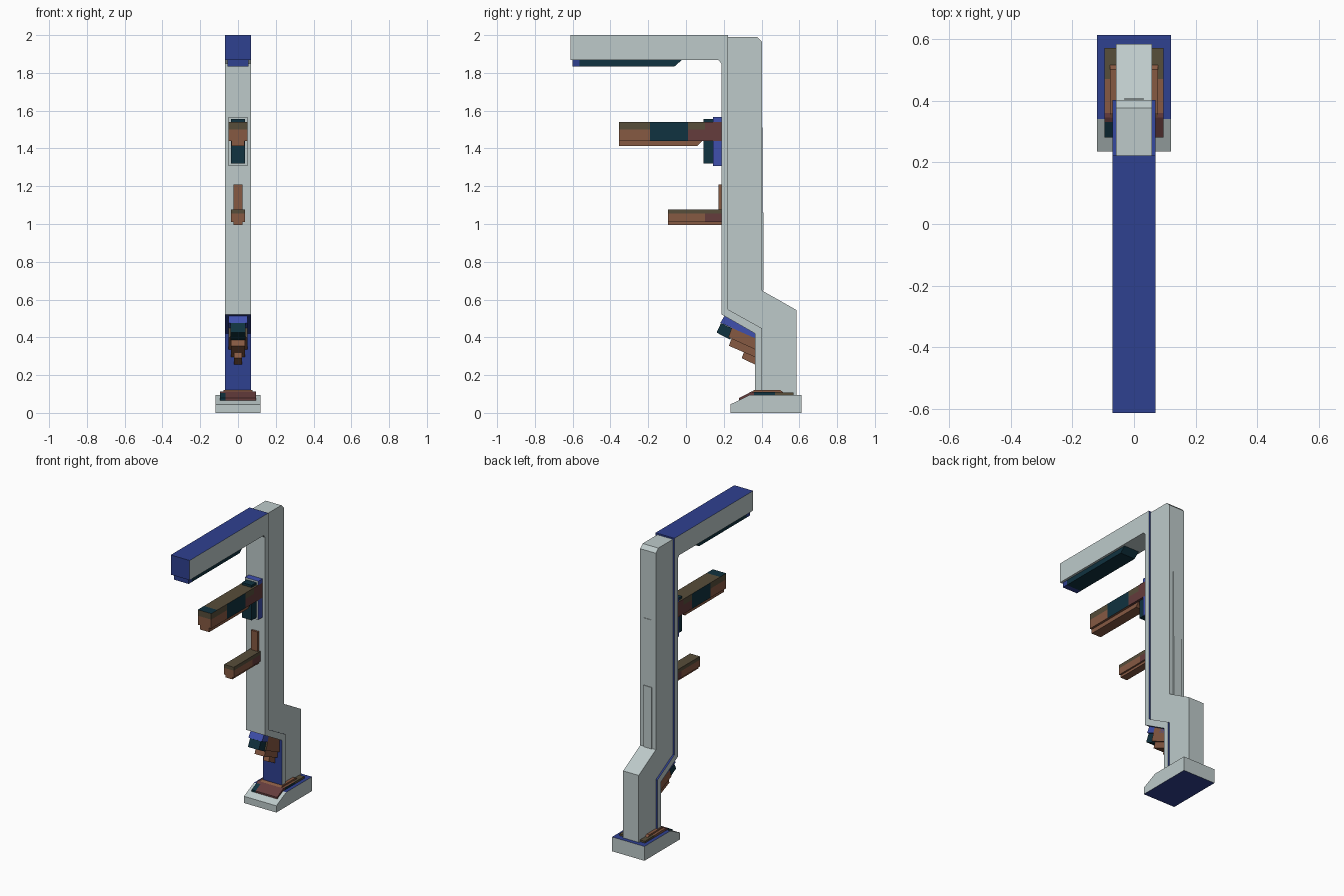
import bpy, bmesh
from mathutils import Vector

if "Cube" in bpy.data.objects:
    bpy.data.objects.remove(bpy.data.objects["Cube"])

# ---- colours ----
COLOURS = {
    "pale_grey": (0.51, 0.59, 0.59), "deep_blue": (0.028, 0.052, 0.28),
    "bright_blue": (0.05, 0.08, 0.42), "dark_teal": (0.005, 0.032, 0.05),
    "brown": (0.24, 0.1, 0.055), "olive": (0.095, 0.075, 0.042),
    "maroon": (0.13, 0.045, 0.045),
}
MATS = {}
for n, c in COLOURS.items():
    m = bpy.data.materials.new(n)
    m.diffuse_color = (*c, 1)
    m.use_nodes = True
    m.node_tree.nodes["Principled BSDF"].inputs["Base Color"].default_value = m.diffuse_color
    MATS[n] = m


def extrude(name, profile, half, rule, cuts=()):
    """Extrude a side (y, z) profile to x = +-half, cut along axis planes, colour by rule."""
    bm = bmesh.new()
    a = [bm.verts.new((-half, y, z)) for y, z in profile]
    b = [bm.verts.new((half, y, z)) for y, z in profile]
    bm.faces.new(a)
    bm.faces.new(b[::-1])
    k = len(profile)
    for i in range(k):
        j = (i + 1) % k
        bm.faces.new((a[i], b[i], b[j], a[j]))
    for axis, v in cuts:
        no = Vector((0, 0, 0))
        no["xyz".index(axis)] = 1
        bmesh.ops.bisect_plane(bm, geom=bm.verts[:] + bm.edges[:] + bm.faces[:],
                               plane_co=no * v, plane_no=no)
    bmesh.ops.recalc_face_normals(bm, faces=bm.faces[:])
    bm.normal_update()
    names = []
    for f in bm.faces:
        c = rule if isinstance(rule, str) else rule(f.calc_center_median(), f.normal)
        if c not in names:
            names.append(c)
        f.material_index = names.index(c)
    me = bpy.data.meshes.new(name)
    bm.to_mesh(me)
    bm.free()
    for c in names:
        me.materials.append(MATS[c])
    ob = bpy.data.objects.new(name, me)
    bpy.context.collection.objects.link(ob)
    return ob


def box(name, y0, y1, z0, z1, half, rule, cuts=()):
    return extrude(name, [(y0, z0), (y1, z0), (y1, z1), (y0, z1)], half, rule, cuts)


# ---- base foot ----
extrude("base", [(0.235, 0), (0.612, 0), (0.612, 0.096), (0.34, 0.096), (0.235, 0.045)], 0.12,
        lambda c, n: "deep_blue" if abs(n.z) > 0.98 else "pale_grey")


# ---- coloured collar plate on the base ----
def collar_rule(c, n):
    if c.y > 0.47:
        return "olive"
    if c.y > 0.36:
        return "dark_teal" if n.x > 0.9 else "brown"
    return "dark_teal" if c.x < -0.065 and c.y < 0.33 else "maroon"


extrude("base_collar", [(0.28, 0.066), (0.34, 0.09), (0.57, 0.09), (0.57, 0.108),
                        (0.345, 0.112), (0.28, 0.078)], 0.095, collar_rule,
        [("y", 0.33), ("y", 0.36), ("y", 0.47), ("x", -0.065)])
extrude("collar_step", [(0.335, 0.105), (0.52, 0.105), (0.50, 0.12), (0.36, 0.12)], 0.078, "brown")


# ---- front frame: top arm, post, bend and lower leg ----
def frame_rule(c, n):
    if abs(n.x) > 0.9:
        return "pale_grey"
    if n.y < -0.5 and 0.55 < c.z < 1.87 and c.y > 0:
        return "pale_grey"
    if n.z < -0.5 and c.z > 1.8:
        return "pale_grey"
    return "deep_blue"


extrude("front_frame", [(-0.612, 2), (0.222, 2), (0.222, 0.548), (0.402, 0.448), (0.402, 0.09),
                        (0.366, 0.09), (0.366, 0.42), (0.187, 0.522), (0.187, 1.85),
                        (0.172, 1.868), (-0.612, 1.868)], 0.07, frame_rule)

# ---- rear column ----
extrude("rear_column", [(0.222, 1.99), (0.376, 1.99), (0.402, 1.965), (0.402, 0.648),
                        (0.584, 0.545), (0.584, 0.09), (0.402, 0.09), (0.402, 0.448),
                        (0.222, 0.548)], 0.058, "pale_grey")
box("rear_panel_lower", 0.398, 0.409, 0.648, 1.06, 0.03, "pale_grey")
box("rear_panel_upper", 0.398, 0.405, 1.06, 1.51, 0.03, "pale_grey")

# ---- strip under the top arm ----
extrude("arm_underside_strip", [(-0.602, 1.87), (-0.602, 1.835), (-0.06, 1.835), (-0.02, 1.87)], 0.055,
        lambda c, n: "deep_blue" if c.y < -0.565 else "dark_teal", [("y", -0.565)])


# ---- upper bar with its mounting plates ----
def bar_rule(c, n):
    if n.z > 0.9:
        return "dark_teal" if c.y < -0.29 else "olive"
    if abs(n.x) > 0.9 and -0.19 < c.y < 0.01:
        return "dark_teal"
    if c.y > 0.01:
        return "olive" if c.z > 1.505 and c.y < 0.1 else "maroon"
    return "olive" if c.z > 1.495 else "brown"


box("upper_bar", -0.355, 0.19, 1.44, 1.54, 0.05, bar_rule,
    [("y", -0.29), ("y", -0.19), ("y", 0.01), ("y", 0.1), ("z", 1.5)])
extrude("upper_bar_strip", [(-0.355, 1.445), (-0.355, 1.412), (0.06, 1.412), (0.09, 1.445)],
        0.035, "brown")
box("upper_mount_plate", 0.143, 0.19, 1.308, 1.567, 0.05,
    lambda c, n: "pale_grey" if n.y < -0.9 else "bright_blue")
box("upper_mount_block", 0.093, 0.145, 1.32, 1.555, 0.036, "dark_teal")


# ---- lower bar ----
def low_rule(c, n):
    if c.y > 0.1 and c.z < 1.055 and abs(n.x) > 0.9:
        return "maroon"
    return "olive" if c.z > 1.055 else "brown"


box("lower_bar", -0.096, 0.19, 1.01, 1.078, 0.036, low_rule, [("y", 0.1), ("z", 1.055)])
box("lower_bar_strip", -0.096, 0.19, 0.994, 1.012, 0.025, "brown")
box("lower_bar_bracket", 0.173, 0.19, 1.0, 1.208, 0.025, "brown")

# ---- stepped pack under the bend ----
extrude("bend_pack_top", [(0.205, 0.515), (0.366, 0.425), (0.366, 0.395), (0.182, 0.477)],
        0.05, "bright_blue")
extrude("bend_pack_front", [(0.185, 0.475), (0.25, 0.445), (0.235, 0.387), (0.162, 0.425)],
        0.04, "dark_teal")
extrude("bend_pack_upper_block", [(0.255, 0.49), (0.368, 0.428), (0.368, 0.335), (0.225, 0.40)], 0.05,
        lambda c, n: "olive" if n.y < -0.5 else "brown")
for i, (y, z, w) in enumerate([(0.227, 0.355, 0.036), (0.295, 0.29, 0.02)]):
    extrude(f"bend_pack_step_{i + 1}", [(y + 0.02, z + 0.055), (0.367, 0.35 - 0.05 * i),
                                        (0.367, z - 0.06 + 0.025 * i), (y, z)], w, "brown")
